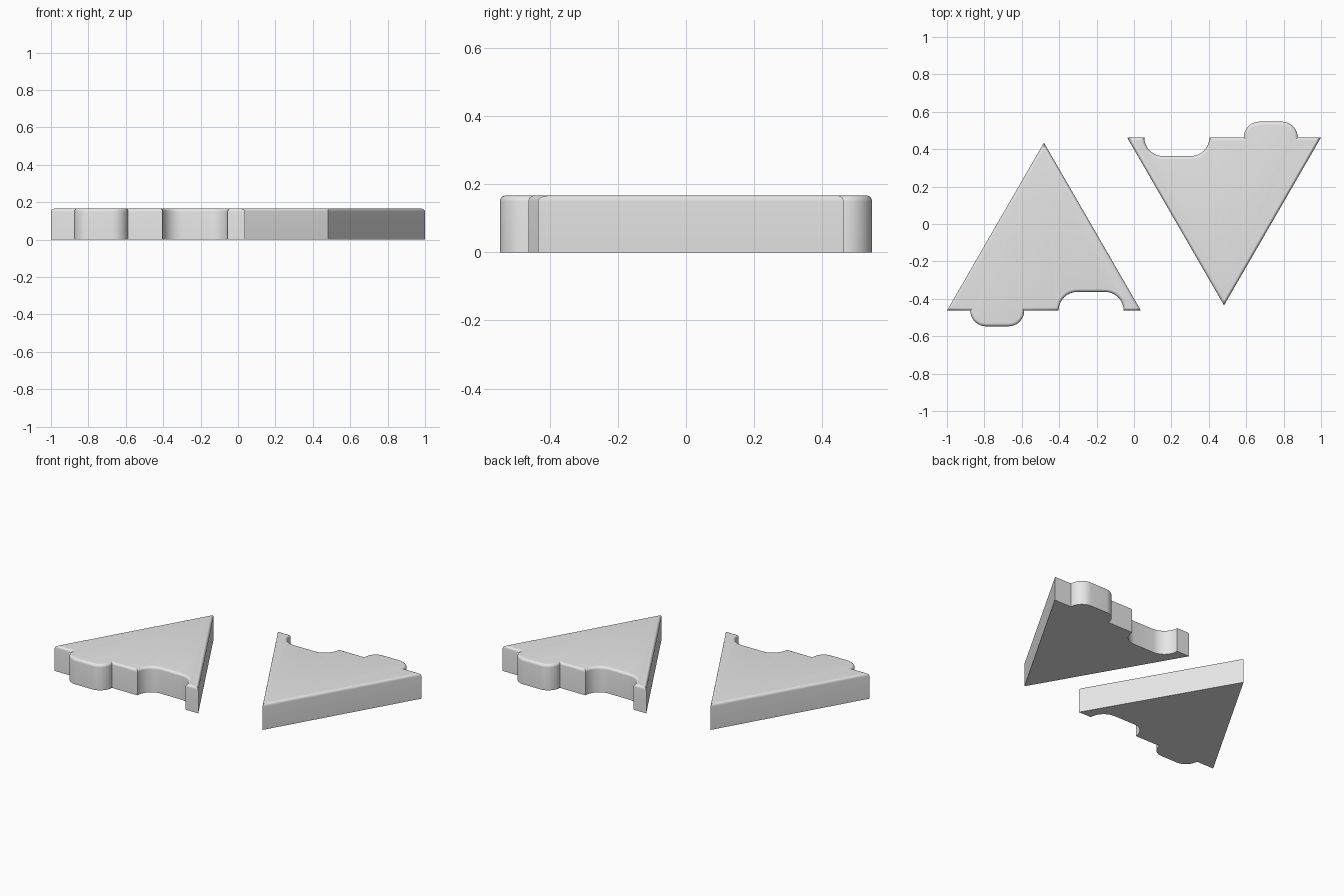
import bpy, bmesh, math
from mathutils import Vector

if "Cube" in bpy.data.objects:
    bpy.data.objects.remove(bpy.data.objects["Cube"])

HEIGHT, ROUND, STEPS = 0.167, 0.017, 6

grey = bpy.data.materials.new("light grey")
grey.diffuse_color = (0.8, 0.8, 0.8, 1)
grey.use_nodes = True
grey.node_tree.nodes["Principled BSDF"].inputs["Base Color"].default_value = grey.diffuse_color


def arc(cx, cy, r, start, end, n=12):
    """Points along an arc, angles in degrees."""
    return [Vector((cx + r * math.cos(math.radians(start + (end - start) * i / n)),
                    cy + r * math.sin(math.radians(start + (end - start) * i / n))))
            for i in range(n + 1)]


def outline():
    """Counter-clockwise triangle with a rounded tab and a matching notch in its base."""
    base, tab, notch = -0.463, 0.084, 0.1
    pts = [Vector((-1.0, base))]
    pts += arc(-0.875 + tab, base, tab, 180, 270)
    pts += arc(-0.587 - tab, base, tab, 270, 360)
    pts += arc(-0.403 + notch, base, notch, 180, 90)
    pts += arc(-0.055 - notch, base, notch, 90, 0)
    pts += [Vector((0.037, base)), Vector((-0.4815, 0.435))]
    return pts


def inset(pts, d):
    """Move the outline inwards by d with mitred corners."""
    out = []
    for i, p in enumerate(pts):
        a = (p - pts[i - 1]).normalized()
        b = (pts[(i + 1) % len(pts)] - p).normalized()
        na, nb = Vector((-a.y, a.x)), Vector((-b.y, b.x))
        out.append(p + (na + nb) * (d / (1 + na.dot(nb))))
    return out


def make_piece(name, turn):
    pts = outline()
    # straight wall, then a rounded upper rim
    levels = [(0, 0)]
    for k in range(STEPS + 1):
        t = math.pi / 2 * k / STEPS
        levels.append((ROUND * (1 - math.cos(t)), HEIGHT - ROUND + ROUND * math.sin(t)))
    bm = bmesh.new()
    rings = [[bm.verts.new((turn * p.x, turn * p.y, z)) for p in inset(pts, d)]
             for d, z in levels]
    n = len(pts)
    for low, high in zip(rings, rings[1:]):
        for i in range(n):
            j = (i + 1) % n
            bm.faces.new((low[i], low[j], high[j], high[i]))
    # flat bottom and top
    bm.faces.new(rings[0][::-1])
    bm.faces.new(rings[-1])
    bmesh.ops.recalc_face_normals(bm, faces=bm.faces)
    mesh = bpy.data.meshes.new(name)
    bm.to_mesh(mesh)
    bm.free()
    mesh.materials.append(grey)
    obj = bpy.data.objects.new(name, mesh)
    bpy.context.collection.objects.link(obj)
    bpy.ops.object.select_all(action='DESELECT')
    obj.select_set(True)
    bpy.context.view_layer.objects.active = obj
    bpy.ops.object.shade_smooth_by_angle(angle=math.radians(30))


# two identical tiles, the second turned half a revolution
make_piece("left_triangle_tile", 1)
make_piece("right_triangle_tile", -1)
